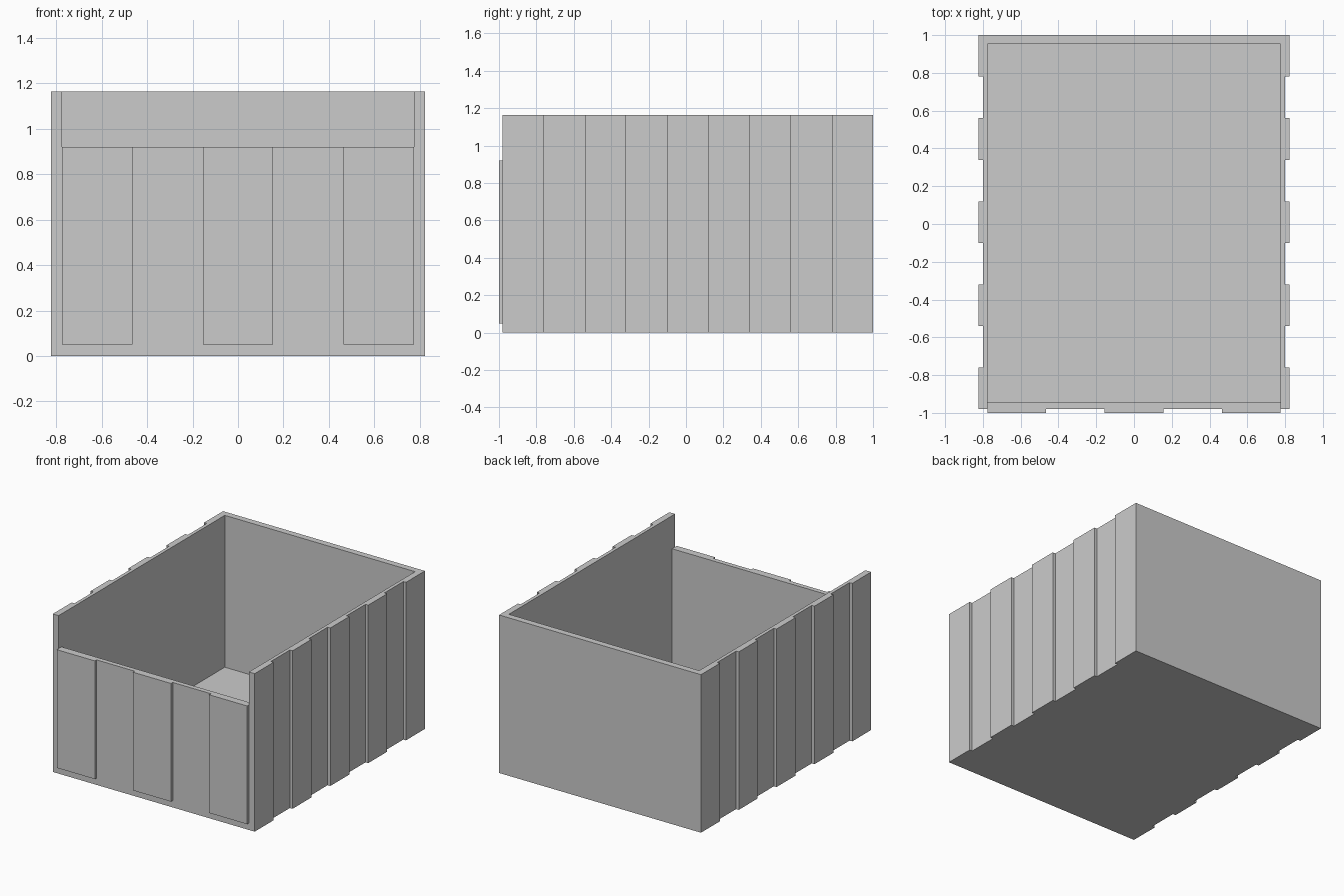
import bpy, bmesh
from mathutils import Vector

if "Cube" in bpy.data.objects:
    bpy.data.objects.remove(bpy.data.objects["Cube"])

HALF_W, GROOVE_X, INNER_X = 0.822, 0.80, 0.775
FRONT, BACK, HEIGHT, LIP = -0.98, 1.0, 1.163, 0.92
RIBS = 5


def prism(name, points, offset):
    """Extrude a flat outline of 3D points along an offset."""
    bm = bmesh.new()
    face = bm.faces.new([bm.verts.new(p) for p in points])
    new = bmesh.ops.extrude_face_region(bm, geom=[face], use_keep_orig=True)["geom"]
    bmesh.ops.translate(bm, vec=Vector(offset),
                        verts=[g for g in new if isinstance(g, bmesh.types.BMVert)])
    bmesh.ops.recalc_face_normals(bm, faces=bm.faces)
    mesh = bpy.data.meshes.new(name)
    bm.to_mesh(mesh)
    bm.free()
    obj = bpy.data.objects.new(name, mesh)
    bpy.context.collection.objects.link(obj)
    return obj


# Bin body: plan outline with alternating ribs and grooves on both sides
step = (BACK - FRONT) / (2 * RIBS - 1)
side = []
for i in range(2 * RIBS - 1):
    x = HALF_W if i % 2 == 0 else GROOVE_X
    side += [(x, FRONT + i * step, 0), (x, FRONT + (i + 1) * step, 0)]
outline = side + [(-x, y, z) for x, y, z in reversed(side)]
body = prism("bin_body", outline, (0, 0, HEIGHT))

# Cutter: inner cavity plus the lowered front opening
section = [(-0.945, 0.045), (0.953, 0.045), (0.953, 1.4),
           (-1.2, 1.4), (-1.2, LIP), (-0.945, LIP)]
cutter = prism("cavity_cutter", [(-INNER_X, y, z) for y, z in section],
               (2 * INNER_X, 0, 0))
cutter.hide_render = True
cutter.hide_set(True)
cut = body.modifiers.new("cavity", 'BOOLEAN')
cut.operation = 'DIFFERENCE'
cut.solver = 'EXACT'
cut.object = cutter

# Three raised panels on the front wall
panel_w = 2 * INNER_X / 5
for i, cx in enumerate((-2 * panel_w, 0, 2 * panel_w)):
    a, b = cx - panel_w / 2, cx + panel_w / 2
    prism(f"front_panel_{i + 1}",
          [(a, -1, 0.05), (b, -1, 0.05), (b, FRONT, 0.05), (a, FRONT, 0.05)],
          (0, 0, LIP - 0.05))
